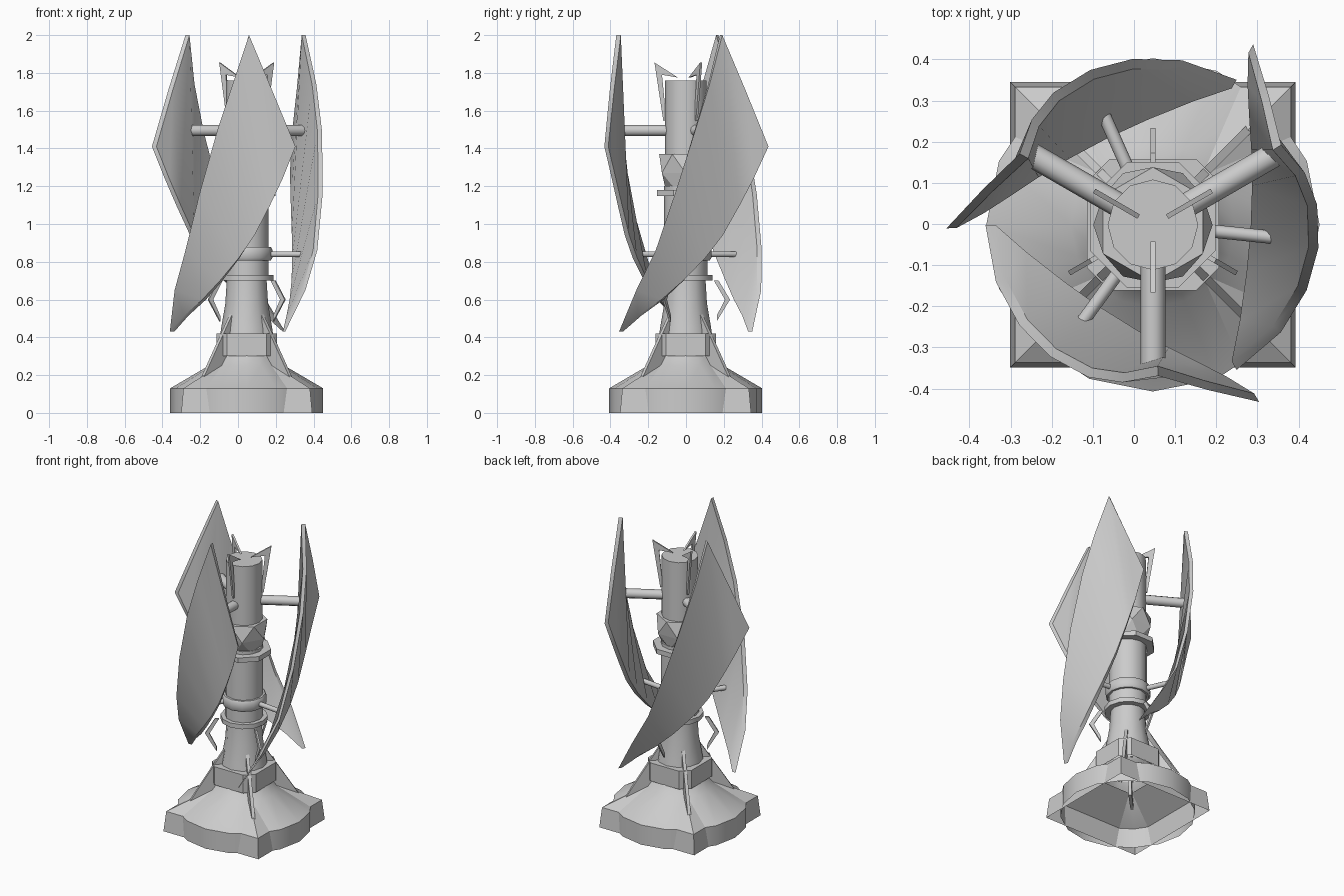
import bpy, bmesh
from math import sin, cos, radians, pi
from mathutils import Vector, Matrix

if "Cube" in bpy.data.objects:
    bpy.data.objects.remove(bpy.data.objects["Cube"])

AX = Vector((0.046, -0.002, 0))          # turbine axis
ARMS = (-90, 30, 150)


def make(name, bm, smooth=35):
    bmesh.ops.recalc_face_normals(bm, faces=bm.faces)
    me = bpy.data.meshes.new(name)
    bm.to_mesh(me)
    bm.free()
    ob = bpy.data.objects.new(name, me)
    ob.location = AX
    bpy.context.collection.objects.link(ob)
    if smooth:
        bpy.ops.object.select_all(action='DESELECT')
        ob.select_set(True)
        bpy.context.view_layer.objects.active = ob
        bpy.ops.object.shade_smooth_by_angle(angle=radians(smooth))
    return ob


def loft(name, rings, cap_bottom=True, cap_top=True):
    """Skin a stack of equal-length point rings."""
    bm = bmesh.new()
    vs = [[bm.verts.new(p) for p in r] for r in rings]
    n = len(vs[0])
    for a, b in zip(vs, vs[1:]):
        for i in range(n):
            j = (i + 1) % n
            bm.faces.new((a[i], a[j], b[j], b[i]))
    if cap_bottom:
        bm.faces.new(vs[0])
    if cap_top:
        bm.faces.new(vs[-1])
    return make(name, bm)


def ring(r, z, n, phase=0):
    return [(r * cos(2 * pi * i / n + phase), r * sin(2 * pi * i / n + phase), z) for i in range(n)]


def lathe(name, prof, n, phase=0, **kw):
    return loft(name, [ring(r, z, n, phase) for r, z in prof], **kw)


def fin(name, pts, azimuth, t):
    """Flat plate from a radial (r, z) outline."""
    bm = bmesh.new()
    f = bm.faces.new([bm.verts.new((r, -t / 2, z)) for r, z in pts])
    ext = bmesh.ops.extrude_face_region(bm, geom=[f])
    bmesh.ops.translate(bm, vec=(0, t, 0), verts=[v for v in ext['geom'] if isinstance(v, bmesh.types.BMVert)])
    bmesh.ops.rotate(bm, matrix=Matrix.Rotation(radians(azimuth), 3, 'Z'), verts=bm.verts)
    return make(name, bm, 0)


def arm(name, azimuth, z, r, length):
    bm = bmesh.new()
    bmesh.ops.create_cone(bm, cap_ends=True, segments=10, radius1=r, radius2=r, depth=length,
                          matrix=Matrix.Rotation(radians(azimuth), 4, 'Z')
                          @ Matrix.Translation((length / 2, 0, z)) @ Matrix.Rotation(pi / 2, 4, 'Y'))
    return make(name, bm, 40)


# Base: round skirt crossed with a square skirt, both hollow underneath
lathe("base_skirt", [(0.405, 0), (0.405, 0.13), (0.20, 0.25), (0.155, 0.31)], 16,
      cap_bottom=False, cap_top=False)
s2 = 2 ** 0.5
lathe("base_square", [(0.347 * s2, 0), (0.335 * s2, 0.13), (0.14 * s2, 0.255)], 4, pi / 4,
      cap_bottom=False, cap_top=False)
oct_xy = [(.16, -.105), (.16, .105), (.105, .16), (-.105, .16),
          (-.16, .105), (-.16, -.105), (-.105, -.16), (.105, -.16)]
loft("base_collar", [[(x, y, z) for x, y in oct_xy] for z in (0.30, 0.42)], cap_bottom=False)

# Tower, rings and rotor hub
lathe("tower_foot", [(0.155, 0.31), (0.135, 0.45), (0.113, 0.58), (0.105, 0.71)], 12, cap_bottom=False)
lathe("lower_ring", [(0.142, 0.70), (0.142, 0.73)], 12)
lathe("tower_shaft", [(0.115, 0.72), (0.115, 1.20)], 12)
lathe("middle_ring", [(0.128, 0.808), (0.136, 0.82), (0.136, 0.865), (0.128, 0.878)], 12)
lathe("upper_ring", [(0.165, 1.148), (0.165, 1.18)], 8, pi / 8)
bm = bmesh.new()
for p in ring(0.14, 1.37, 6, pi / 6) + ring(0.145, 1.27, 6) + ring(0.105, 1.18, 6, pi / 6):
    bm.verts.new(p)
bmesh.ops.convex_hull(bm, input=bm.verts)
make("faceted_hub", bm, 0)
lathe("rotor_shaft", [(0.11, 1.34), (0.11, 1.76)], 12)

# Diagonal buttress fins
for k in range(4):
    fin("buttress_fin", [(0.33, 0.19), (0.10, 0.55), (0.10, 0.46), (0.15, 0.22)], 45 + 90 * k, 0.02)

# Lower clips and top claws
for a in (90, 210, 330):
    fin("tower_clip", [(0.15, 0.70), (0.175, 0.70), (0.235, 0.60), (0.165, 0.485), (0.165, 0.515), (0.208, 0.60)], a, 0.012)
for a in ARMS:
    fin("top_claw", [(0.04, 1.775), (0.165, 1.855), (0.118, 1.545), (0.102, 1.55), (0.125, 1.79)], a, 0.012)


def blade(azimuth, t=0.012):
    """Leaning helical sheet between an outer upper edge and an inner lower edge."""
    # both edges: (along tangent, radial, z)
    lower = [(.252, .42, 1.41), (.185, .38, 1.24), (.12, .348, 1.10), (.04, .31, .94), (-.04, .268, .82),
             (-.135, .21, .70), (-.225, .145, .60), (-.32, .068, .515), (-.395, 0, .43)]
    upper = [lower[0], (.13, .39, 1.71), (.012, .355, 2.0)]
    for off, r, z in ((-11, .378, 1.74), (-23, .39, 1.49), (-38, .394, 1.16), (-53, .394, .86), (-70, .394, .65)):
        upper.append((r * sin(radians(off)), r * cos(radians(off)), z))
    upper.append(lower[-1])
    rot = Matrix.Rotation(radians(azimuth), 3, 'Z')
    bm = bmesh.new()

    def v(p, d):
        w = Vector((p[1], p[0], 0))
        w += w.normalized() * d
        w.z = p[2]
        return bm.verts.new(rot @ w)
    prev = None
    for lo, hi in zip(lower, upper):
        i, o = v(lo, -t), v(lo, t)
        cur = [i, o, o, i] if lo == hi else [i, o, v(hi, t), v(hi, -t)]
        if prev:
            for k in range(4):
                f = list(dict.fromkeys([prev[k], prev[(k + 1) % 4], cur[(k + 1) % 4], cur[k]]))
                if len(f) > 2:
                    bm.faces.new(f)
        prev = cur
    return make("helical_blade", bm)


# Three blades with their support arms
for a in ARMS:
    blade(a)
    arm("upper_arm", a, 1.495, 0.03, 0.365)
    arm("lower_arm", a - 36, 0.84, 0.016, 0.297)
